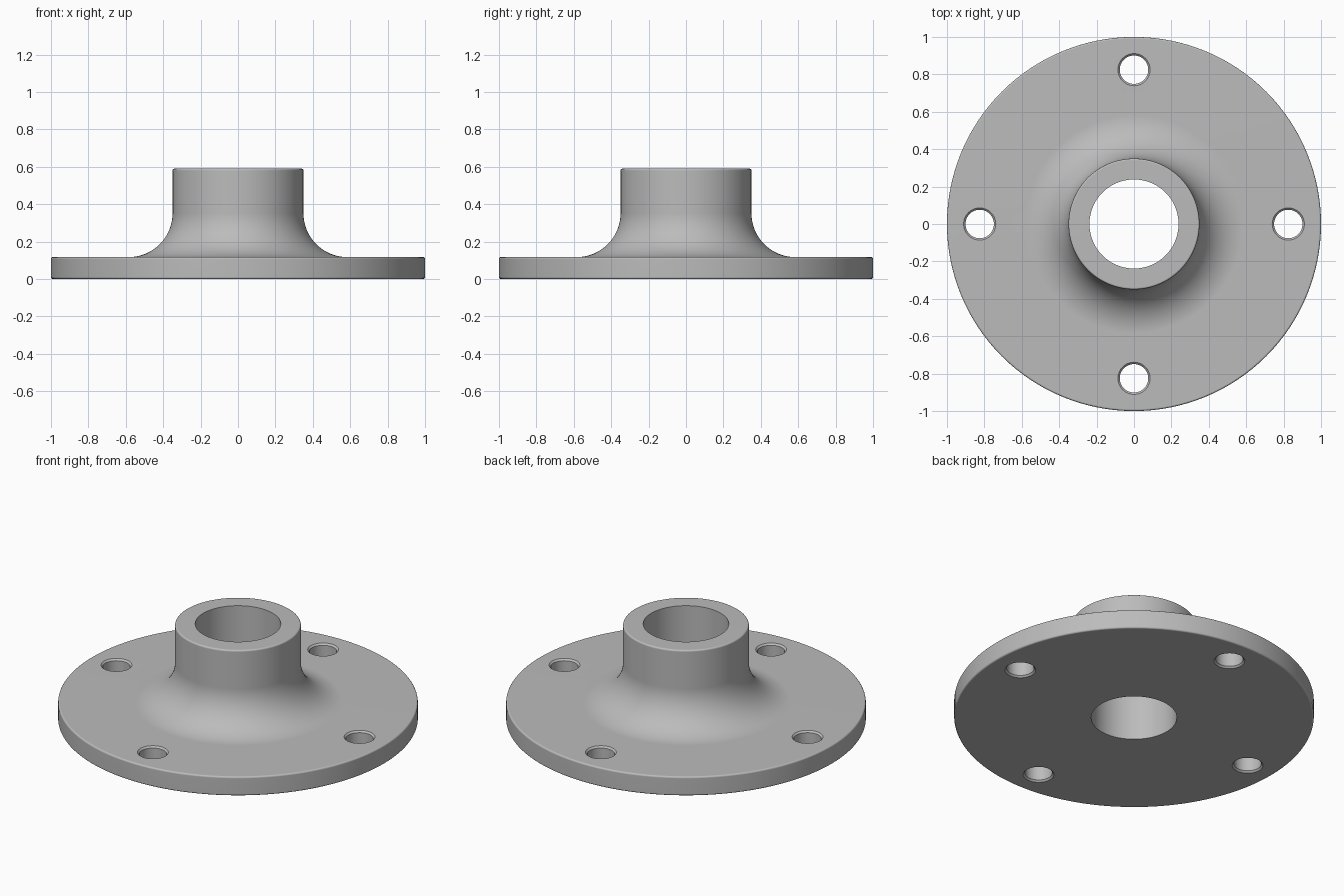
import bpy
import bmesh
from math import pi, sin, cos, tau

if "Cube" in bpy.data.objects:
    bpy.data.objects.remove(bpy.data.objects["Cube"], do_unlink=True)

PLATE_R, PLATE_H = 1.0, 0.117
HUB_R, HUB_H = 0.35, 0.59
BORE_R = 0.238
FILLET = 0.235
EDGE = 0.01
HOLE_R, HOLE_CIRCLE = 0.076, 0.825

steel = bpy.data.materials.new("grey_steel")
steel.use_nodes = True
grey = (0.5, 0.5, 0.5, 1)
steel.diffuse_color = grey
steel.node_tree.nodes["Principled BSDF"].inputs["Base Color"].default_value = grey


def arc(cx, cz, r, start, end, steps):
    """Points on an arc in the radius/height plane."""
    angles = [start + (end - start) * i / steps for i in range(steps + 1)]
    return [(cx + r * cos(a), cz + r * sin(a)) for a in angles]


def lathe(name, profile, segments, centre=(0, 0)):
    """Revolve a closed profile; points at radius 0 collapse to the axis."""
    bm = bmesh.new()
    verts = [bm.verts.new((r, 0, z)) for r, z in profile]
    edges = [bm.edges.new((verts[i - 1], verts[i])) for i in range(len(verts))]
    bmesh.ops.spin(bm, geom=verts + edges, axis=(0, 0, 1), cent=(0, 0, 0),
                   angle=tau, steps=segments, use_merge=True)
    bmesh.ops.remove_doubles(bm, verts=bm.verts, dist=1e-5)
    bmesh.ops.dissolve_degenerate(bm, edges=bm.edges, dist=1e-6)
    bmesh.ops.recalc_face_normals(bm, faces=bm.faces)
    mesh = bpy.data.meshes.new(name)
    bm.to_mesh(mesh)
    bm.free()
    mesh.materials.append(steel)
    obj = bpy.data.objects.new(name, mesh)
    obj.location = (*centre, 0)
    bpy.context.collection.objects.link(obj)
    return obj


# Flange plate, fillet, hub and bore as one turned body
outer, top = PLATE_R - EDGE, PLATE_H - EDGE
body = [(BORE_R, 0)]
body += arc(outer, EDGE, EDGE, -pi / 2, 0, 4)
body += arc(outer, top, EDGE, 0, pi / 2, 4)
body += arc(HUB_R + FILLET, PLATE_H + FILLET, FILLET, 1.5 * pi, pi, 20)
body += arc(HUB_R - EDGE, HUB_H - EDGE, EDGE, 0, pi / 2, 4)
body += [(BORE_R, HUB_H)]
flange = lathe("flange", body, 128)

# Four bolt holes, chamfered at both mouths
wide = HOLE_R + EDGE
bolt_hole = [(0, -0.05), (wide, -0.05), (wide, 0), (HOLE_R, EDGE),
             (HOLE_R, top), (wide, PLATE_H), (wide, 0.2), (0, 0.2)]
cutters = []
for i in range(4):
    a = i * tau / 4
    cutter = lathe("bolt_hole_cutter", bolt_hole, 48,
                   (HOLE_CIRCLE * cos(a), HOLE_CIRCLE * sin(a)))
    cutter.hide_render = True
    cutters.append(cutter)

bpy.context.view_layer.objects.active = flange
flange.select_set(True)
for cutter in cutters:
    cut = flange.modifiers.new("bolt_hole", 'BOOLEAN')
    cut.operation = 'DIFFERENCE'
    cut.solver = 'EXACT'
    cut.object = cutter
    bpy.ops.object.modifier_apply(modifier=cut.name)
    bpy.data.objects.remove(cutter, do_unlink=True)

# Smooth curved walls while keeping flats flat
bpy.ops.object.shade_smooth_by_angle(angle=pi / 6)
weighted = flange.modifiers.new("flat_faces", 'WEIGHTED_NORMAL')
weighted.keep_sharp = True
